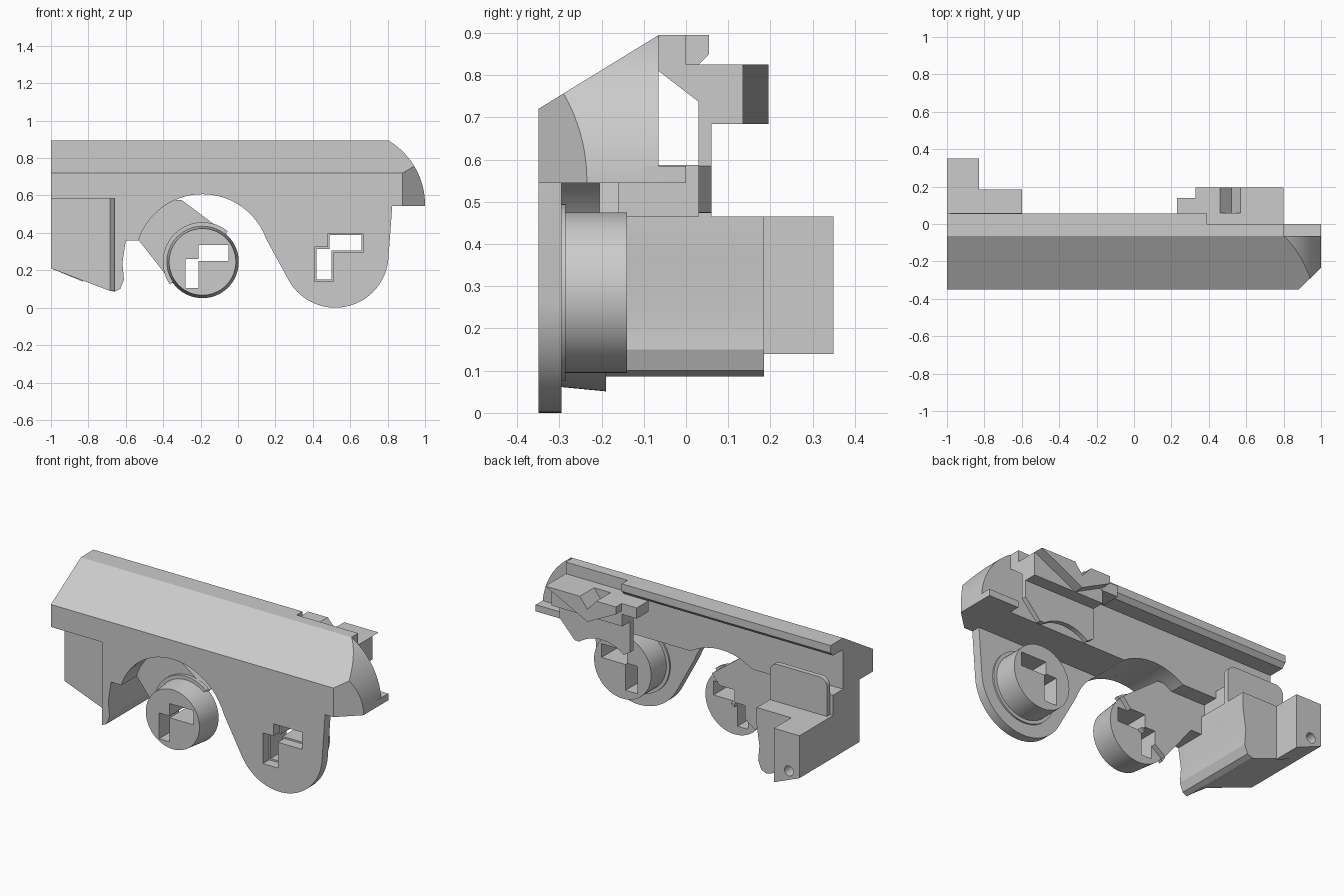
import bpy, bmesh, math

old = bpy.data.objects.get("Cube")
if old:
    bpy.data.objects.remove(old, do_unlink=True)

grey = bpy.data.materials.new("plain grey")
grey.use_nodes = True
COL = (0.6, 0.6, 0.6, 1)
grey.diffuse_color = COL
grey.node_tree.nodes["Principled BSDF"].inputs["Base Color"].default_value = COL


def arc(cx, cz, r, a0, a1, n=24):
    """Points on an arc, angles in degrees."""
    return [(cx + r * math.cos(math.radians(a0 + (a1 - a0) * i / n)),
             cz + r * math.sin(math.radians(a0 + (a1 - a0) * i / n))) for i in range(n + 1)]


def prism(name, pts, axis, a, b):
    """Extrude a 2D outline along an axis from a to b."""
    place = {"x": lambda p, t: (t, p[0], p[1]),
             "y": lambda p, t: (p[0], t, p[1]),
             "z": lambda p, t: (p[0], p[1], t)}[axis]
    bm = bmesh.new()
    face = bm.faces.new([bm.verts.new(place(p, a)) for p in pts])
    ext = bmesh.ops.extrude_face_region(bm, geom=[face])
    d = [c - e for c, e in zip(place((0, 0), b), place((0, 0), a))]
    bmesh.ops.translate(bm, vec=d, verts=[v for v in ext["geom"] if isinstance(v, bmesh.types.BMVert)])
    bmesh.ops.recalc_face_normals(bm, faces=bm.faces)
    me = bpy.data.meshes.new(name)
    bm.to_mesh(me)
    bm.free()
    me.materials.append(grey)
    ob = bpy.data.objects.new(name, me)
    bpy.context.collection.objects.link(ob)
    return ob


def box(name, x0, x1, y0, y1, z0, z1):
    return prism(name, [(x0, z0), (x1, z0), (x1, z1), (x0, z1)], "y", y0, y1)


def disc(name, cx, cz, r, y0, y1, n=64):
    return prism(name, arc(cx, cz, r, 0, 360, n)[:-1], "y", y0, y1)


def cut(ob, cutters):
    """Subtract the cutters and discard them."""
    bpy.context.view_layer.objects.active = ob
    for c in cutters:
        c.hide_render = True
        m = ob.modifiers.new("cut", "BOOLEAN")
        m.operation, m.solver, m.object = "DIFFERENCE", "EXACT", c
        bpy.ops.object.modifier_apply(modifier=m.name)
        bpy.data.objects.remove(c, do_unlink=True)


def key(x0, x1, x2, x3, z0, z1, z2, z3):
    """L-shaped key slot running right through in y."""
    return prism("key_cutter", [(x0, z0), (x2, z0), (x2, z1), (x3, z1),
                                (x3, z3), (x1, z3), (x1, z2), (x0, z2)], "y", -0.6, 0.6)


AX, AZ = -0.19, 0.245      # left barrel centre
BX, BZ = 0.52, 0.285       # right lug centre

# Sloped top beam with arch, rounded end and clipped corner
beam = prism("beam", [(-0.35, 0.545), (-0.35, 0.72), (-0.065, 0.895), (-0.065, 0.545)], "x", -1, 1)
cut(beam, [
    disc("arch_cutter", AX, AZ, 0.362, -0.6, 0.6),
    prism("end_cutter", arc(0.6, 0.55, 0.4, 60, 0) + [(1, 0.5), (1.2, 0.5), (1.2, 1.1), (0.8, 1.1)], "y", -0.6, 0.6),
    prism("corner_cutter", [(0.88, -0.35), (0.84, -0.388), (1.1, -0.4), (1.1, -0.139)], "z", 0, 1.2),
    box("step_cutter", -1.1, -0.66, -0.6, 0.3, 0.4, 0.585)])

# Lip along the back of the top
prism("long_lip", [(-0.065, 0.825), (0.03, 0.825), (0.055, 0.85), (0.055, 0.895), (-0.065, 0.895)], "x", -1, 0.39)
box("short_lip", 0.39, 0.8, -0.065, 0, 0.825, 0.895)
box("end_flange", 0.8, 1, -0.1, 0, 0.545, 0.585)

# Front plate with arch and round lug
SIDE = [(-0.66, 0.086), (-0.63, 0.1), (-0.61, 0.15), (-0.618, 0.24), (-0.6, 0.36)]
plate = prism("front_plate",
              [(-0.66, 0.6)] + SIDE + [(-0.53, 0.36)]
              + arc(AX, AZ, 0.362, 158, 20)
              + arc(BX, BZ, 0.285, 208, 355, 36)
              + [(0.825, 0.55), (0.825, 0.62), (-0.6, 0.62)], "y", -0.35, -0.295)
lug_ring = disc("lug_ring", BX, BZ, 0.21, -0.3, -0.285)
lug = disc("lug_barrel", BX, BZ, 0.19, -0.29, -0.14)
for ob in (plate, lug_ring):
    cut(ob, [key(0.41, 0.48, 0.51, 0.67, 0.14, 0.295, 0.325, 0.398)])
cut(lug, [key(0.42, 0.49, 0.5, 0.66, 0.15, 0.305, 0.315, 0.388)])

# Thick web behind the left half of the arch
prism("arch_web", [(-0.62, 0.58), (-0.62, 0.36), (-0.53, 0.36)]
      + arc(AX, AZ, 0.362, 158, 112, 10), "y", -0.3, -0.2)

# Left barrel with bevelled front, carried on a slanted arm
barrel = disc("barrel", AX, AZ, 0.194, -0.35, -0.19)
for v in barrel.data.vertices:
    if v.co.y < -0.3:
        v.co.x = AX + (v.co.x - AX) * 0.92
        v.co.z = AZ + (v.co.z - AZ) * 0.92
collar = prism("barrel_collar", arc(AX, AZ, 0.212, 50, 215), "y", -0.225, -0.2)
arm = prism("slanted_arm", [(-0.62, 0.575), (-0.62, 0.36), (-0.53, 0.36), (-0.35, 0.13),
                            (AX, AZ), (-0.06, 0.395), (-0.3, 0.575)], "y", -0.205, -0.16)
for ob in (barrel, collar, arm):
    cut(ob, [key(-0.28, -0.21, -0.21, -0.05, 0.105, 0.25, 0.26, 0.335)])

# Side housing with tongue, ledge and rear post
prism("housing", [(-1, 0.21), (-0.685, 0.09)] + SIDE + [(-0.6, 0.465), (-1, 0.465)], "y", -0.22, 0.185)
box("housing_top", -1, -0.62, -0.22, 0.03, 0.46, 0.587)
prism("tongue", [(-0.66, 0.58)] + SIDE + [(-0.6, 0.58)], "y", -0.3, -0.2)
prism("tongue_flank", [(-0.685, -0.22), (-0.66, -0.35), (-0.655, -0.22)], "z", 0.09, 0.585)
post = prism("rear_post", [(-1, 0.21), (-0.83, 0.14), (-0.83, 0.465), (-1, 0.465)], "y", 0.18, 0.35)
cut(post, [disc("pin_hole_cutter", -0.93, 0.235, 0.03, 0.25, 0.4, 24)])
prism("rounded_tab", [(-0.98, 0.46), (-0.6, 0.46)] + arc(-0.65, 0.64, 0.05, 0, 90, 8)
      + arc(-0.93, 0.64, 0.05, 90, 180, 8), "y", 0.03, 0.06)

# Rear bracket hanging from the lip
prism("bracket_web", [(-0.065, 0.81), (0.035, 0.733), (0.06, 0.733), (0.06, 0.825), (-0.065, 0.825)], "x", 0.33, 0.8)
prism("bracket_plate", [(0.33, 0.8), (0.33, 0.5)] + arc(BX, BZ, 0.24, 128, 52, 16)
      + [(0.7, 0.475), (0.8, 0.585), (0.8, 0.8)], "y", 0.03, 0.06)
NOTCH = [(0.46, 0.825), (0.52, 0.76), (0.57, 0.825)]
prism("bracket_bar", [(0.8, 0.825), (0.8, 0.685), (0.33, 0.685), (0.33, 0.825)] + NOTCH, "y", 0.05, 0.135)
prism("bracket_chevron", [(0.8, 0.825), (0.52, 0.685), (0.33, 0.78), (0.33, 0.825)] + NOTCH, "y", 0.13, 0.195)
box("bracket_ear", 0.23, 0.34, 0.03, 0.14, 0.76, 0.825)

# Crisp edges with smooth curves
for ob in bpy.context.scene.objects:
    ob.select_set(ob.type == "MESH" and grey.name in ob.data.materials)
bpy.context.view_layer.objects.active = beam
bpy.ops.object.shade_smooth_by_angle(angle=math.radians(20))
